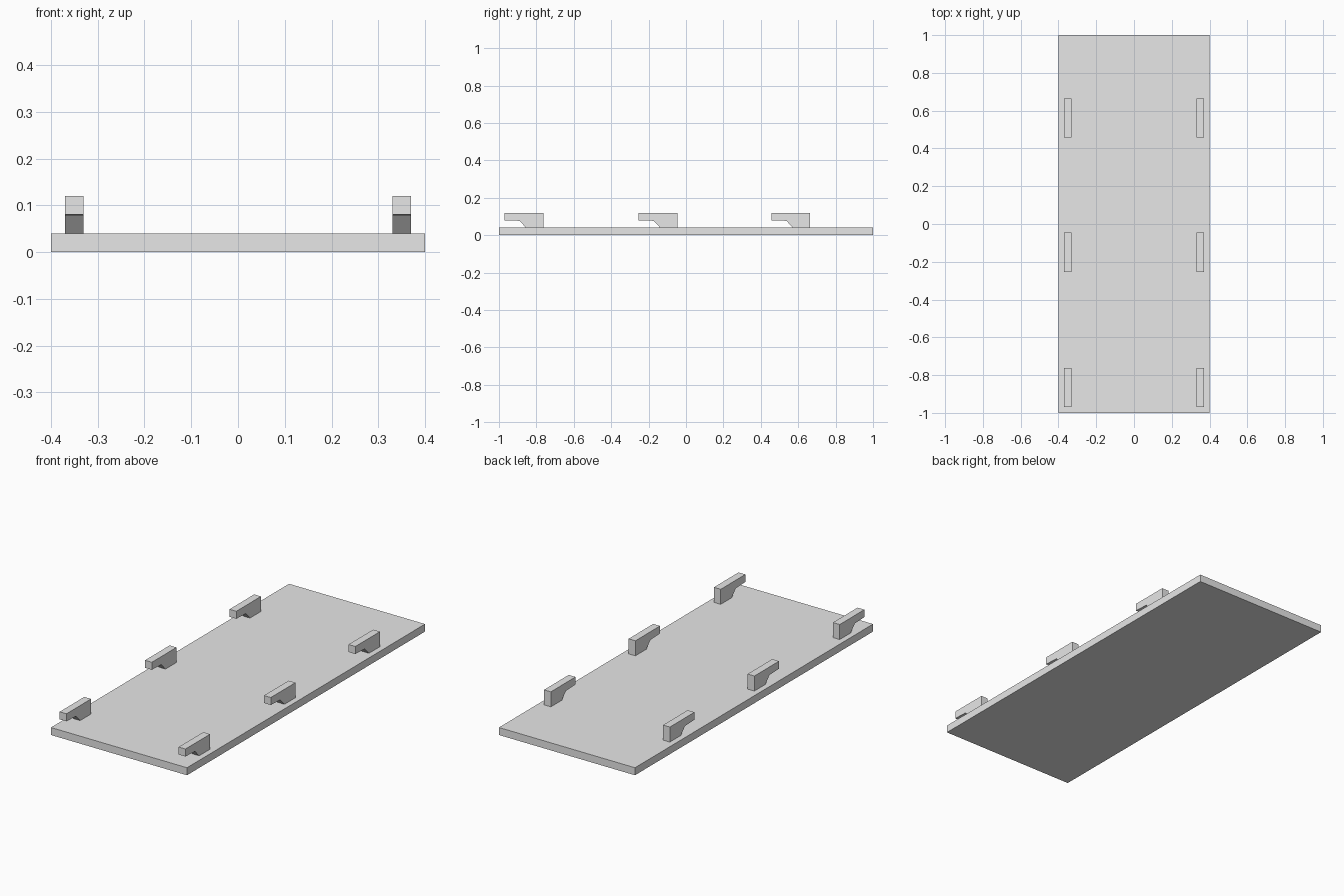
import bpy
import bmesh

cube = bpy.data.objects.get("Cube")
if cube:
    bpy.data.objects.remove(cube, do_unlink=True)

# Single plain grey material
GREY = (0.8, 0.8, 0.8, 1.0)
grey = bpy.data.materials.new("plain grey")
grey.use_nodes = True
grey.diffuse_color = GREY
shader = next(n for n in grey.node_tree.nodes if n.type == "BSDF_PRINCIPLED")
shader.inputs["Base Color"].default_value = GREY


def extrude_profile(name, profile, x, width):
    """Extrude a (y, z) outline along x, centred on the given x."""
    bm = bmesh.new()
    face = bm.faces.new([bm.verts.new((x - width / 2, y, z)) for y, z in profile])
    side = bmesh.ops.extrude_face_region(bm, geom=[face])
    moved = [v for v in side["geom"] if isinstance(v, bmesh.types.BMVert)]
    bmesh.ops.translate(bm, vec=(width, 0, 0), verts=moved)
    bmesh.ops.recalc_face_normals(bm, faces=bm.faces)
    mesh = bpy.data.meshes.new(name)
    bm.to_mesh(mesh)
    bm.free()
    mesh.materials.append(grey)
    obj = bpy.data.objects.new(name, mesh)
    bpy.context.collection.objects.link(obj)
    return obj


# Flat base panel
THICKNESS = 0.04
extrude_profile("panel", [(-1, 0), (1, 0), (1, THICKNESS), (-1, THICKNESS)], 0, 0.8)

# Hooks: an upright foot, a chamfered inner corner and an overhanging finger
HOOK = [(0, 0.08), (0.08, 0.077), (0.115, THICKNESS), (0.207, THICKNESS),
        (0.207, 0.12), (0, 0.12)]
for side, x in (("left", 0.35), ("right", -0.35)):
    for row, start in (("front", -0.97), ("middle", -0.253), ("back", 0.457)):
        outline = [(start + y, z) for y, z in HOOK]
        extrude_profile(f"{row}_{side}_hook", outline, x, 0.04)
